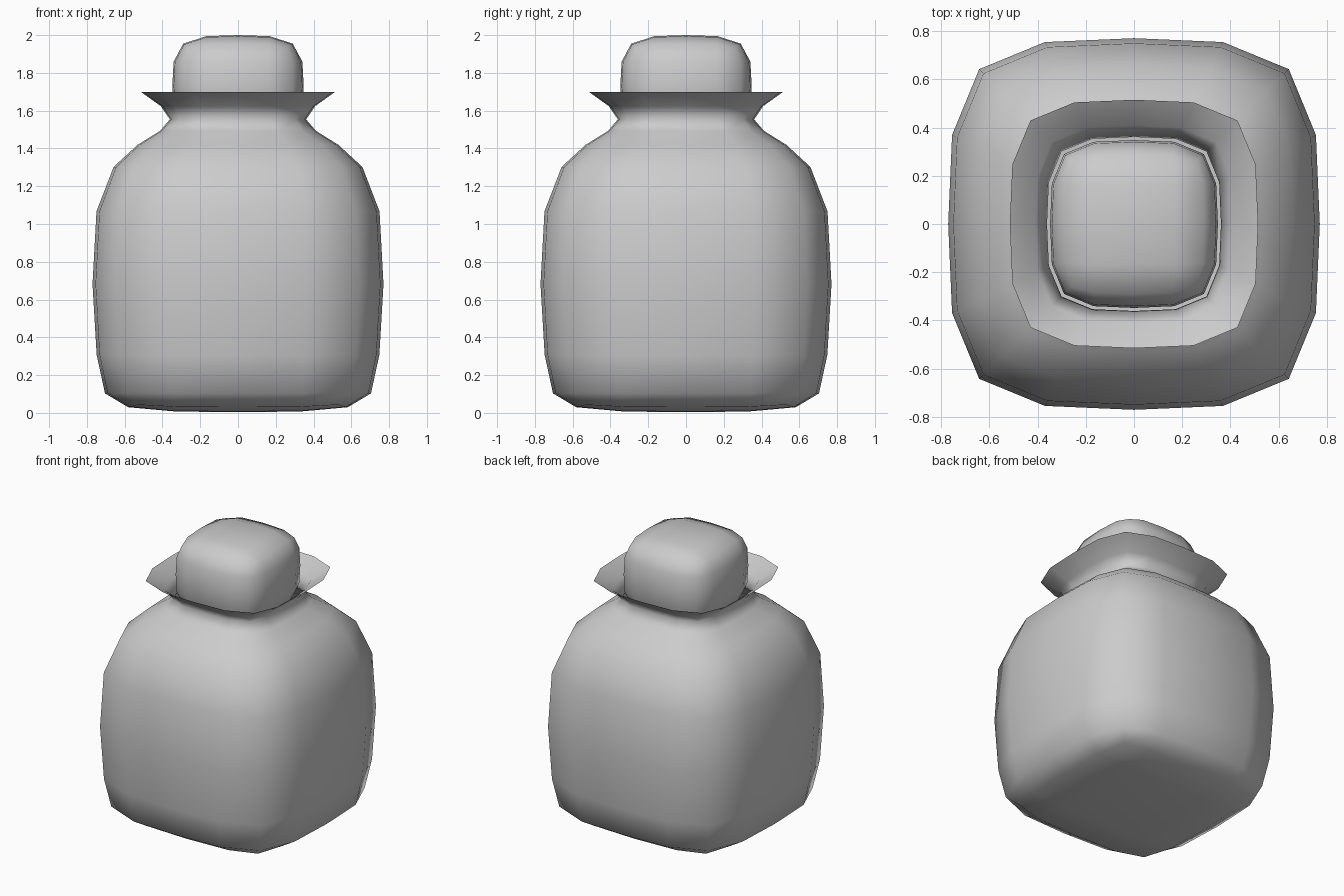
import bpy, bmesh

if "Cube" in bpy.data.objects:
    bpy.data.objects.remove(bpy.data.objects["Cube"])

# Half-outline of one square ring, eight points going round
SQUARE = [(1, 0), (1, 1), (0, 1), (-1, 1), (-1, 0), (-1, -1), (0, -1), (1, -1)]


def rounded_block(name, profile, cap_top):
    """Stack square rings (half width, z), cap with 2x2 quads, then round once."""
    bm = bmesh.new()
    rings = [[bm.verts.new((x * r, y * r, z)) for x, y in SQUARE] for r, z in profile]
    for low, high in zip(rings, rings[1:]):
        for i in range(8):
            j = (i + 1) % 8
            bm.faces.new((low[i], low[j], high[j], high[i]))
    caps = [(0, True)] + ([(-1, False)] if cap_top else [])
    for index, flip in caps:
        ring = rings[index]
        centre = bm.verts.new((0, 0, profile[index][1]))
        for i in range(0, 8, 2):
            quad = [centre, ring[i], ring[i + 1], ring[(i + 2) % 8]]
            bm.faces.new(quad[::-1] if flip else quad)
    for f in bm.faces:
        f.smooth = True
    mesh = bpy.data.meshes.new(name)
    bm.to_mesh(mesh)
    bm.free()
    obj = bpy.data.objects.new(name, mesh)
    bpy.context.collection.objects.link(obj)
    sub = obj.modifiers.new("rounding", 'SUBSURF')
    sub.levels = sub.render_levels = 1
    sub.use_limit_surface = True
    return obj


# Bottle: base, belly, shoulder, pinched neck, open flared rim
rounded_block("bottle", [(0.685, 0.004), (0.75, 0.16), (0.805, 1.20),
                         (0.525, 1.443), (0.281, 1.545), (0.515, 1.70)], False)

# Stopper sitting in the flared neck
rounded_block("stopper", [(0.348, 1.46), (0.348, 1.73), (0.348, 2.0)], True)
